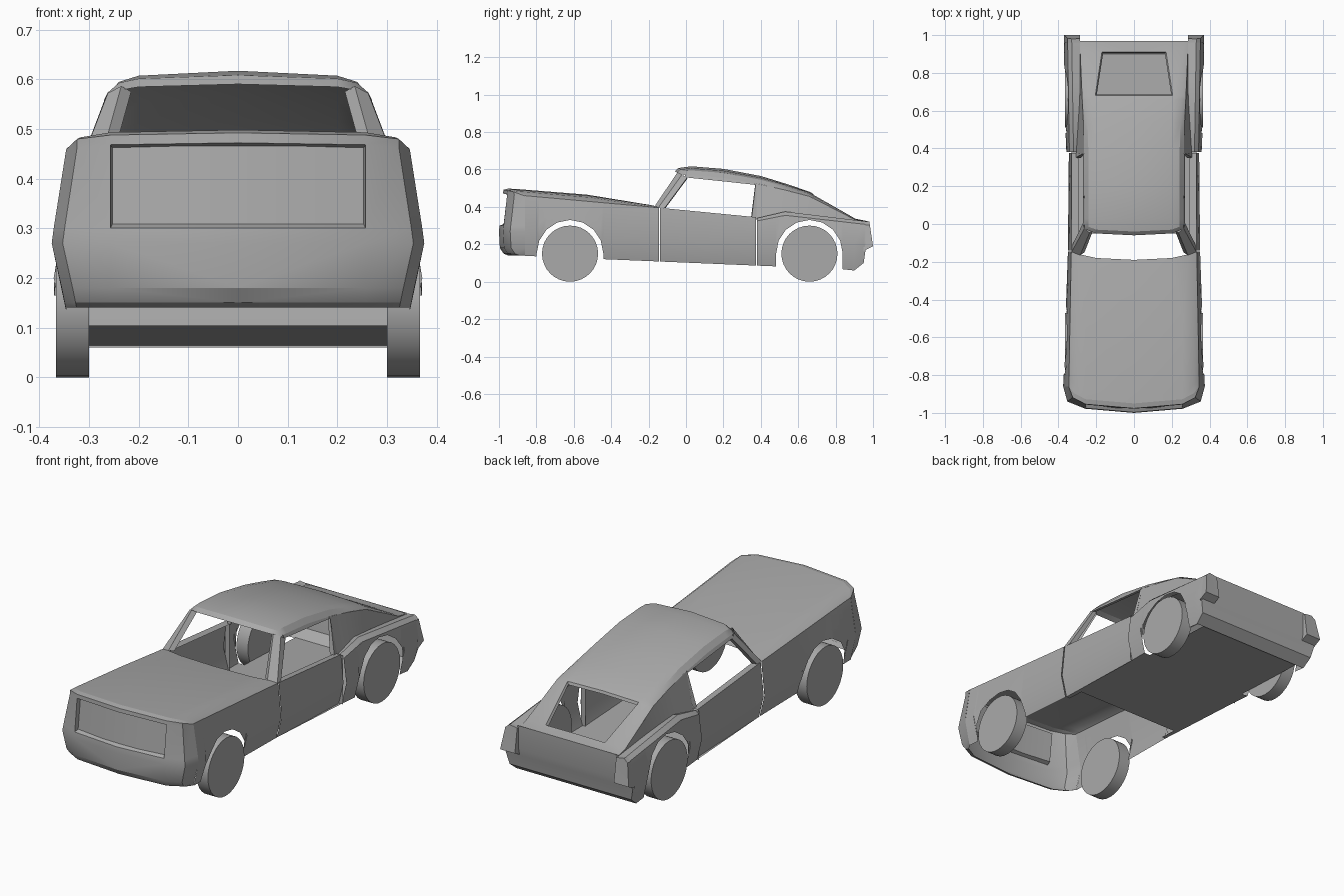
import bpy, bmesh, math
from mathutils import Vector

if "Cube" in bpy.data.objects:
    bpy.data.objects.remove(bpy.data.objects["Cube"])

paint = bpy.data.materials.new("plain grey")
paint.use_nodes = True
GREY = (0.4, 0.4, 0.4, 1)
paint.diffuse_color = GREY
paint.node_tree.nodes["Principled BSDF"].inputs["Base Color"].default_value = GREY
CENTRE = Vector((0, 0, 0.25))


def interp(table, t):
    """Piecewise linear lookup in a list of (key, value)."""
    for (a, va), (b, vb) in zip(table, table[1:]):
        if t <= b:
            return va + (vb - va) * max(0, (t - a) / (b - a))
    return table[-1][1]


def finish(obj, angle=30):
    obj.data.materials.append(paint)
    bpy.ops.object.select_all(action="DESELECT")
    obj.select_set(True)
    bpy.context.view_layer.objects.active = obj
    bpy.ops.object.shade_smooth_by_angle(angle=math.radians(angle))


def loft(name, rows, skip=()):
    """Skin rows of points on the +x half, face them outward, mirror to -x."""
    bm = bmesh.new()
    grid = [[bm.verts.new(p) for p in row] for row in rows]
    for i in range(len(rows) - 1):
        for j in range(len(rows[0]) - 1):
            if (i, j) not in skip:
                bm.faces.new((grid[i][j], grid[i][j + 1], grid[i + 1][j + 1], grid[i + 1][j]))
    bmesh.ops.remove_doubles(bm, verts=bm.verts, dist=0.0005)
    bm.normal_update()
    facing = sum(f.normal.dot(f.calc_center_median() - CENTRE) * f.calc_area() for f in bm.faces)
    if facing < 0:
        bmesh.ops.reverse_faces(bm, faces=bm.faces)
    mesh = bpy.data.meshes.new(name)
    bm.to_mesh(mesh)
    bm.free()
    obj = bpy.data.objects.new(name, mesh)
    bpy.context.collection.objects.link(obj)
    finish(obj)
    mirror = obj.modifiers.new("mirror", "MIRROR")
    mirror.use_clip = True
    return obj


# Lower body shape along its length
CREASE_Z = [(-0.86, 0.27), (-0.14, 0.22), (0.38, 0.2), (1, 0.2)]
CREASE_W = [(-0.86, 0.375), (-0.14, 0.35), (0.375, 0.345), (0.38, 0.358), (0.7, 0.372), (1, 0.37)]
TOP_W = [(-0.86, 0.345), (-0.14, 0.332), (0.375, 0.33), (0.38, 0.342), (1, 0.352)]
TOP_Z = [(-0.86, 0.46), (-0.14, 0.395), (0.375, 0.345), (0.38, 0.325), (0.53, 0.355), (1, 0.302)]
FENDER_Z = [(0.38, 0.34), (0.53, 0.375), (1, 0.318)]
FRONT_AXLE, REAR_AXLE, AXLE_Z, ARCH_R = -0.62, 0.66, 0.152, 0.178


def sill(y):
    return 0.102 - 0.042 * y


def width(y, z):
    zc, wc = interp(CREASE_Z, y), interp(CREASE_W, y)
    return interp([(sill(y), wc - 0.028), (zc, wc), (interp(TOP_Z, y), interp(TOP_W, y))], z)


def side_row(y, low):
    top = interp(TOP_Z, y)
    mid = max(interp(CREASE_Z, y), low + (top - low) * 0.4)
    return [(width(y, z), y, z) for z in (low, mid, top)]


def arch(axle):
    pts = [(axle - ARCH_R, sill(axle - ARCH_R))]
    for k in range(9):
        a = math.pi * (1 - k / 8)
        pts.append((axle + ARCH_R * math.cos(a), AXLE_Z + ARCH_R * math.sin(a)))
    return pts + [(axle + ARCH_R, sill(axle + ARCH_R))]


# Front wings, doors and rear quarters
loft("front_wing", [side_row(y, z) for y, z in
                    [(-0.86, sill(-0.86))] + arch(FRONT_AXLE) + [(-0.145, sill(-0.145))]])
loft("door", [side_row(y, sill(y)) + [(0.295, y, interp(TOP_Z, y) - 0.004)]
              for y in (-0.14, 0.1, 0.375)])
quarter = [(0.38, sill(0.38))] + arch(REAR_AXLE) + [(0.9, 0.06), (0.95, 0.1), (0.96, 0.17)]
loft("rear_quarter", [side_row(y, z) for y, z in quarter])
loft("fender_top", [[(interp(TOP_W, y), y, interp(TOP_Z, y)),
                     (interp(TOP_W, y) - 0.022, y, interp(FENDER_Z, y)),
                     (interp([(0.38, 0.3), (0.7, 0.285)], y), y, interp(FENDER_Z, y) - 0.008)]
                    for y in (0.38, 0.53, 0.75, 0.96)])
loft("fender_front_edge", [[(x, 0.378, z) for z in (sill(0.38), 0.2, 0.325, 0.34)]
                           for x in (0.315, 0.34)])

# Tail pods at the ends of the rear fenders
pod = [(0.285, 0.19), (0.37, 0.19), (0.352, 0.304), (0.33, 0.322), (0.285, 0.315)]
pod_end = [(x, 1.0 - (z - 0.19) * 0.15, z) for x, z in pod]
loft("tail_pod", [[(x, 0.95, z if z > 0.2 else 0.165) for x, z in pod + pod[:1]],
                  pod_end + pod_end[:1],
                  [(0.325, 0.99, 0.25)] * 6])

# Hood, ending in the rolled front edge
def hood_row(y, sweep):
    w, z = interp(TOP_W, y), interp(TOP_Z, y)
    return [(0, y - sweep, z + 0.038), (0.257, y - sweep * 0.75, z + 0.033),
            (w - 0.028, y - sweep * 0.4, z + 0.023), (w, y, z)]


def cowl_row(y):
    return [(0, y - 0.045, 0.41), (0.2, y - 0.035, 0.408), (0.29, y - 0.015, 0.404), (0.332, y, 0.395)]


front_edge = hood_row(-0.86, 0.09)
loft("hood", [front_edge, hood_row(-0.82, 0.07), hood_row(-0.5, 0.03), cowl_row(-0.145)])

# Nose shell with the opening for the grille
def nose_row(z, y, w):
    return [(0, y, z), (0.257, y + 0.022, z), (w - 0.022, y + 0.06, z), (w, -0.86, z)]


levels = [(0.14, -0.95, 0.347), (0.15, -0.975, 0.349), (0.18, -0.995, 0.355), (0.27, -1.0, 0.375),
          (0.3, -0.997, 0.371), (0.458, -0.978, 0.346)]
nose = [nose_row(*lv) for lv in levels]
nose[-1] = [(x, y, z + d) for (x, y, z), d in zip(nose[-1], (0.014, 0.01, 0.004, 0))]
lip = [(x, (y + f[1]) / 2 - 0.012, (z + f[2]) / 2 + 0.007) for (x, y, z), f in zip(nose[-1], front_edge)]
lip[-1] = nose[-1][-1]
loft("nose", nose + [lip, front_edge], skip=[(4, 0)])

# Recessed grille panel
low, high = nose[4][:2], nose[5][:2]


def recess(edge, dz):
    (x0, y0, z0), (x1, y1, z1) = edge
    return [(0, y0 + 0.022, z0 + dz), (0.1, y0 + 0.024, z0 + dz),
            (0.253, y1 + 0.022, z1 + dz), (x1, y1, z1)]


def rim(edge):
    a, b = Vector(edge[0]), Vector(edge[1])
    return [a, a.lerp(b, 0.4), b, b]


loft("grille", [rim(low), recess(low, 0.008), recess(high, -0.006), rim(high)])

# Roof and fastback, with the rear window left open
ROOF = [(-0.035, 0.59, 0.262), (-0.015, 0.608, 0.262), (0.03, 0.617, 0.262), (0.2, 0.603, 0.264),
        (0.4, 0.565, 0.264), (0.54, 0.522, 0.268), (0.66, 0.481, 0.274), (0.68, 0.47, 0.275),
        (0.91, 0.336, 0.285), (0.97, 0.324, 0.285)]
EDGE_DROP = [(-0.035, 0.028), (0.03, 0.05), (0.4, 0.045), (0.66, 0.025), (0.91, 0.008)]
roof = []
for y, z, w in ROOF:
    d = interp(EDGE_DROP, y)
    sweep = 0.025 if y < 0 else 0
    glass = interp([(0.4, 0.2), (0.68, 0.205), (0.91, 0.17)], y)
    roof.append([(0, y - sweep, z), (glass, y - sweep * 0.6, z - d * 0.2),
                 (w - 0.022, y, z - d * 0.45), (w, y + sweep * 0.4, z - d)])
loft("roof", roof, skip=[(7, 0)])
frame = [Vector(roof[7][0]), Vector(roof[7][1]), Vector(roof[8][1]), Vector(roof[8][0])]
mid = Vector((0, 0.795, 0.4))
loft("rear_window_rim", [[p, Vector((p.x * 0.96, p.y + (mid.y - p.y) * 0.05, p.z - 0.014))] for p in frame])

# Rail above the side window, windscreen pillar and rear pillar
def roof_edge(y):
    return tuple(interp([(r[3][1], r[3][k]) for r in roof], y) for k in range(3))


loft("side_rail", [[roof_edge(y), (0.27, y, interp([(0, 0.562), (0.37, 0.522)], y) - 0.004),
                    (0.255, y, interp([(0, 0.562), (0.37, 0.522)], y) - 0.004)]
                   for y in (-0.005, 0.2, 0.37)])
loft("windscreen_pillar",
     [[(0.262, -0.15, 0.405), (0.285, -0.165, 0.407), (0.33, -0.148, 0.396), (0.328, -0.115, 0.393), (0.3, -0.11, 0.393)],
      [(0.215, -0.03, 0.575), (0.235, -0.045, 0.586), (0.262, -0.022, 0.572), (0.27, 0.005, 0.555), (0.25, 0.01, 0.555)]])
pillar = [[(0.26, 0.37, 0.52), (0.27, 0.372, 0.52), roof_edge(0.375)],
          [(0.285, 0.348, 0.345), (0.308, 0.352, 0.345), (0.306, 0.378, 0.345)]]
loft("window_rear_post", pillar)
loft("rear_pillar", [[roof_edge(y), (interp([(0.375, 0.306), (0.7, 0.285)], y), y,
                                     min(interp(FENDER_Z, y) - 0.008, roof_edge(y)[2]))]
                     for y in (0.375, 0.45, 0.53, 0.66, 0.8, 0.91, 0.96)])

# Tail panel, lower valance and floor
tail = [(0.324, 0.97, 0.29), (0.2, 0.968, 0.3), (0.165, 0.96, 0.366), (0.1, 0.95, 0.35), (0.06, 0.9, 0.345)]
loft("tail_panel", [[(0, y, z), (0.28, y, z), (w, y, z)] for z, y, w in tail])
loft("floor", [[(0, y, sill(y)), (0.3, y, sill(y))] for y in (-0.05, 0.48, 0.9)])
loft("sill_edge", [[(0.3, y, sill(y)), (width(y, sill(y)), y, sill(y))] for y in (-0.14, 0.38, 0.48)])

# Wheels
for end, y in (("front", FRONT_AXLE), ("rear", REAR_AXLE)):
    for side, s in (("left", 1), ("right", -1)):
        bpy.ops.mesh.primitive_cylinder_add(vertices=32, radius=0.15, depth=0.066,
                                            location=(s * 0.333, y, 0.15), rotation=(0, math.pi / 2, 0))
        wheel = bpy.context.object
        wheel.name = f"{end}_{side}_wheel"
        finish(wheel)
